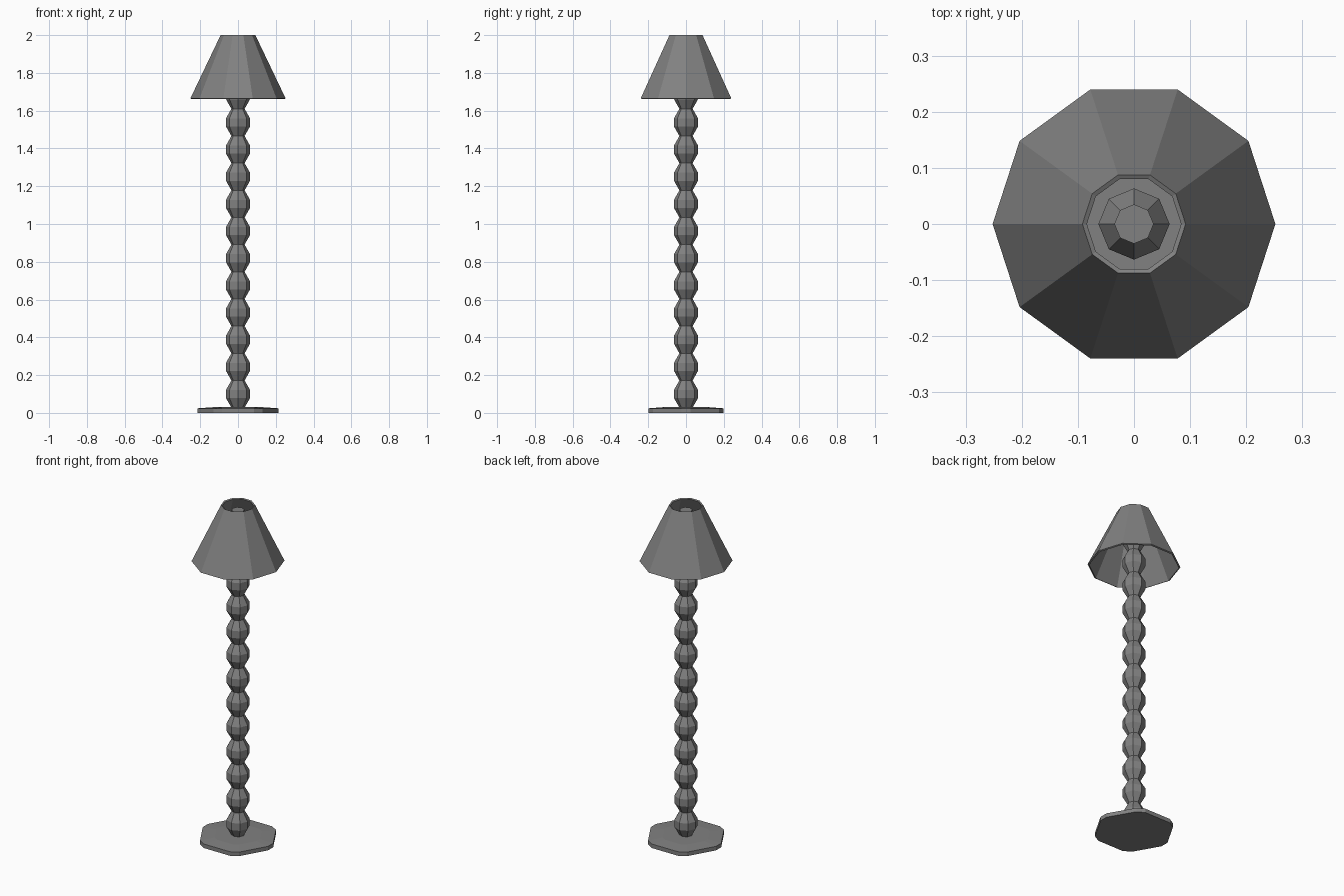
import bpy, bmesh
from math import cos, sin, pi, radians

if "Cube" in bpy.data.objects:
    bpy.data.objects.remove(bpy.data.objects["Cube"])

# One dark grey for the whole lamp
dark = bpy.data.materials.new("dark_grey")
dark.diffuse_color = (0.22, 0.22, 0.22, 1)
dark.use_nodes = True
dark.node_tree.nodes["Principled BSDF"].inputs["Base Color"].default_value = dark.diffuse_color


def loft(name, rings, closed=False):
    """Skin a list of equal-length vertex rings; cap the ends unless closed."""
    bm = bmesh.new()
    loops = [[bm.verts.new(p) for p in ring] for ring in rings]
    n = len(loops[0])
    pairs = list(zip(loops, loops[1:]))
    if closed:
        pairs.append((loops[-1], loops[0]))
    else:
        bm.faces.new(loops[0][::-1])
        bm.faces.new(loops[-1])
    for a, b in pairs:
        for i in range(n):
            j = (i + 1) % n
            bm.faces.new((a[i], a[j], b[j], b[i]))
    bmesh.ops.recalc_face_normals(bm, faces=bm.faces)
    mesh = bpy.data.meshes.new(name)
    bm.to_mesh(mesh)
    bm.free()
    mesh.materials.append(dark)
    ob = bpy.data.objects.new(name, mesh)
    bpy.context.collection.objects.link(ob)
    return ob


def ring(r, z, sides):
    return [(r * cos(2 * pi * i / sides), r * sin(2 * pi * i / sides), z)
            for i in range(sides)]


def chamfered_hexagon(scale, z, radius=0.23, cut=0.029):
    """Hexagon with a corner on +x, each corner clipped by a short chamfer."""
    pts = []
    for k in range(6):
        a = radians(60 * k)
        cx, cy = radius * cos(a), radius * sin(a)
        for d in (-120, 120):
            pts.append((scale * (cx + cut * cos(a + radians(d))),
                        scale * (cy + cut * sin(a + radians(d))), z))
    return pts


# Base: clipped hexagonal plate with a very slightly raised top
loft("base", [chamfered_hexagon(1, 0), chamfered_hexagon(1, 0.024),
              chamfered_hexagon(0.62, 0.03)])

# Column: stack of identical eight-sided beads, ending in a short plain stem
BEADS, START, PITCH = 13, 0.028, 0.1438
profile = []
for k in range(BEADS):
    z = START + k * PITCH
    profile += [(0.035, z), (0.0635, z + 0.35 * PITCH),
                (0.0635, z + 0.65 * PITCH)]
profile += [(0.035, START + BEADS * PITCH), (0.035, 1.97)]
loft("beaded_column", [ring(r, z, 8) for r, z in profile])

# Shade: thin ten-sided open cone, rims square to the slanted wall
loft("lamp_shade", [ring(0.252, 1.665, 10), ring(0.092, 2.0, 10),
                    ring(0.084, 1.996, 10), ring(0.244, 1.661, 10)], closed=True)
